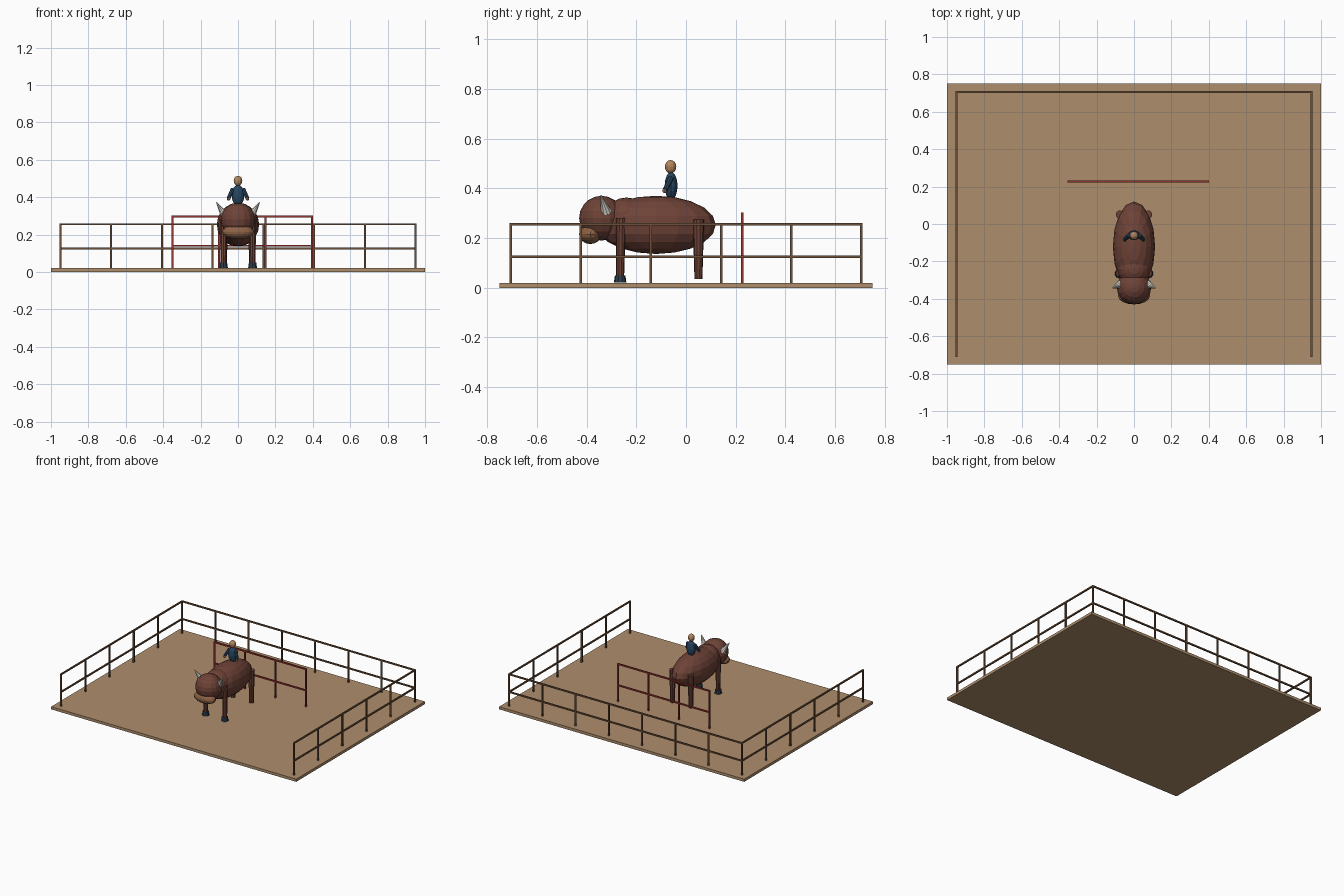
import bpy
from mathutils import Vector

cube = bpy.data.objects.get("Cube")
if cube:
    bpy.data.objects.remove(cube, do_unlink=True)


def material(name, r, g, b):
    m = bpy.data.materials.new(name)
    m.use_nodes = True
    m.diffuse_color = (r, g, b, 1)
    bsdf = next(n for n in m.node_tree.nodes if n.type == 'BSDF_PRINCIPLED')
    bsdf.inputs["Base Color"].default_value = (r, g, b, 1)
    bsdf.inputs["Roughness"].default_value = 0.9
    return m


sand = material("sand", 0.42, 0.27, 0.15)
wood = material("fence brown", 0.15, 0.08, 0.042)
red = material("gate red", 0.30, 0.035, 0.03)
hide = material("hide brown", 0.155, 0.055, 0.038)
tan = material("muzzle tan", 0.27, 0.125, 0.06)
ivory = material("horn ivory", 0.74, 0.71, 0.64)
slate = material("hoof slate", 0.025, 0.045, 0.075)
blue = material("shirt blue", 0.02, 0.06, 0.12)
skin = material("skin", 0.45, 0.24, 0.11)


def finish(name, mat):
    ob = bpy.context.object
    ob.name = name
    ob.data.materials.append(mat)
    return ob


def box(name, mat, centre, size):
    bpy.ops.mesh.primitive_cube_add(size=1, location=centre)
    bpy.context.object.scale = size
    return finish(name, mat)


def ball(name, mat, centre, radii, segments=16, rings=10):
    bpy.ops.mesh.primitive_uv_sphere_add(segments=segments, ring_count=rings,
                                         radius=1, location=centre)
    bpy.context.object.scale = radii
    return finish(name, mat)


def rod(name, mat, a, b, r1, r2, sides=10):
    a, b = Vector(a), Vector(b)
    d = b - a
    bpy.ops.mesh.primitive_cone_add(vertices=sides, radius1=r1, radius2=r2, depth=d.length,
                                    location=(a + b) / 2,
                                    rotation=d.to_track_quat('Z', 'Y').to_euler())
    return finish(name, mat)


def rail_fence(name, mat, start, end, spans, top, rail_heights, floor=0.02, t=0.01):
    """Evenly spaced posts joined by horizontal rails."""
    a, b = Vector(start), Vector(end)
    for i in range(spans + 1):
        p = a.lerp(b, i / spans)
        box(name + "_post", mat, (p.x, p.y, (top + floor) / 2), (t, t, top - floor))
    mid, span = (a + b) / 2, b - a
    for z in rail_heights:
        box(name + "_rail", mat, (mid.x, mid.y, z), (abs(span.x) + t, abs(span.y) + t, t))


# Arena floor, three-sided fence and inner gate
box("arena_floor", sand, (0, 0, 0.01), (2, 1.5, 0.02))
rail_fence("back_fence", wood, (-0.95, 0.705), (0.95, 0.705), 7, 0.26, (0.255, 0.125))
for side, s in (("left", 1), ("right", -1)):
    rail_fence(side + "_fence", wood, (s * 0.95, -0.705), (s * 0.95, 0.705), 5, 0.26,
               (0.255, 0.125))
rail_fence("gate", red, (-0.35, 0.227), (0.395, 0.227), 3, 0.302, (0.297, 0.14))

# Bull
ball("bull_body", hide, (0, -0.12, 0.253), (0.113, 0.24, 0.117))
ball("bull_neck", hide, (0, -0.24, 0.28), (0.088, 0.09, 0.083))
ball("bull_head", hide, (0, -0.34, 0.28), (0.092, 0.09, 0.09))
ball("bull_muzzle", tan, (0, -0.385, 0.215), (0.085, 0.045, 0.039))

# Rider
ball("rider_torso", blue, (0, -0.06, 0.41), (0.034, 0.026, 0.056), 12, 8)
ball("rider_head", skin, (0, -0.062, 0.487), (0.023, 0.023, 0.027), 12, 8)

# Mirrored limbs and horns
for side, s in (("left", 1), ("right", -1)):
    rod(side + "_horn", ivory, (s * 0.072, -0.322, 0.305), (s * 0.115, -0.342, 0.372), 0.023, 0.002)
    rod(side + "_front_leg", hide, (s * 0.078, -0.265, 0.04), (s * 0.078, -0.262, 0.28), 0.016, 0.02)
    rod(side + "_front_hoof", slate, (s * 0.078, -0.265, 0.022), (s * 0.078, -0.265, 0.05), 0.025, 0.021)
    rod(side + "_rear_leg", hide, (s * 0.075, 0.05, 0.035), (s * 0.075, 0.05, 0.275), 0.016, 0.023)
    rod(side + "_rider_arm", blue, (s * 0.027, -0.06, 0.443), (s * 0.05, -0.083, 0.395), 0.012, 0.01, 8)
    ball(side + "_rider_hand", skin, (s * 0.05, -0.087, 0.39), (0.009, 0.009, 0.009), 8, 6)
